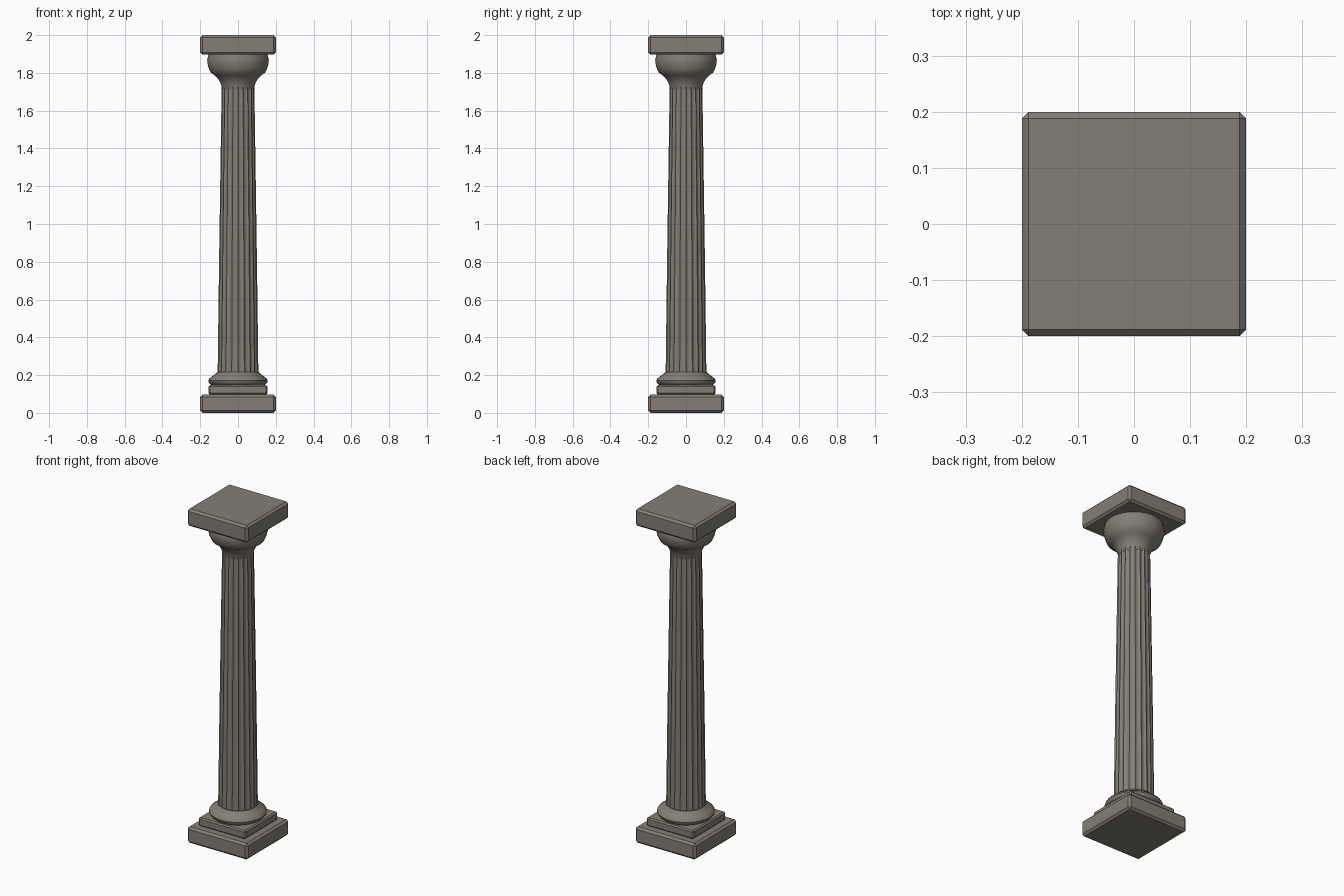
import bpy, bmesh, math

if "Cube" in bpy.data.objects:
    bpy.data.objects.remove(bpy.data.objects["Cube"])

stone = bpy.data.materials.new("grey_stone")
stone.diffuse_color = (0.23, 0.21, 0.18, 1)
stone.use_nodes = True
stone.node_tree.nodes["Principled BSDF"].inputs["Base Color"].default_value = stone.diffuse_color


def finish(bm, name, smooth=None):
    bmesh.ops.recalc_face_normals(bm, faces=bm.faces[:])
    me = bpy.data.meshes.new(name)
    bm.to_mesh(me)
    bm.free()
    me.materials.append(stone)
    ob = bpy.data.objects.new(name, me)
    bpy.context.collection.objects.link(ob)
    if smooth:
        bpy.ops.object.select_all(action='DESELECT')
        ob.select_set(True)
        bpy.context.view_layer.objects.active = ob
        bpy.ops.object.shade_smooth_by_angle(angle=math.radians(smooth))
    return ob


def slab(name, half, z0, z1, chamfer):
    bm = bmesh.new()
    bmesh.ops.create_cube(bm, size=1)
    for v in bm.verts:
        v.co = (v.co.x * 2 * half, v.co.y * 2 * half, z0 + (v.co.z + .5) * (z1 - z0))
    bmesh.ops.bevel(bm, geom=bm.edges[:], offset=chamfer, segments=1, affect='EDGES')
    return finish(bm, name)


def stack(name, rings, smooth):
    """Skin closed rings of points, capped at both ends."""
    bm = bmesh.new()
    loops = [[bm.verts.new(p) for p in ring] for ring in rings]
    n = len(loops[0])
    for a, b in zip(loops, loops[1:]):
        for i in range(n):
            j = (i + 1) % n
            bm.faces.new((a[i], a[j], b[j], b[i]))
    bm.faces.new(loops[0][::-1])
    bm.faces.new(loops[-1])
    return finish(bm, name, smooth)


def circle(r, z, n=48):
    return [(r * math.cos(2 * math.pi * i / n), r * math.sin(2 * math.pi * i / n), z) for i in range(n)]


def fluted(r, z, flutes=20, steps=6, depth=0.07):
    pts = []
    for i in range(flutes * steps):
        a = 2 * math.pi * i / (flutes * steps)
        rr = r * (1 - depth * math.sin(math.pi * (i % steps) / steps))
        pts.append((rr * math.cos(a), rr * math.sin(a), z))
    return pts


# Square base
slab("base_plinth", 0.2, 0.0, 0.097, 0.012)
slab("base_step", 0.155, 0.097, 0.147, 0.007)

# Round base moulding
stack("base_moulding", [circle(r, z) for r, z in [
    (0.13, 0.14), (0.147, 0.153), (0.155, 0.162), (0.157, 0.172), (0.152, 0.182),
    (0.138, 0.193), (0.12, 0.205), (0.109, 0.217)]], 35)

# Tapered fluted shaft
stack("fluted_shaft", [fluted(r, z) for r, z in [
    (0.108, 0.2), (0.101, 0.75), (0.093, 1.3), (0.086, 1.76)]], 35)

# Flared capital
stack("capital", [circle(r, z) for r, z in [
    (0.083, 1.71), (0.086, 1.725), (0.093, 1.747), (0.105, 1.768), (0.122, 1.786),
    (0.145, 1.802), (0.155, 1.825), (0.162, 1.85), (0.163, 1.87), (0.155, 1.902)]], 35)

# Square top block
slab("top_block", 0.2, 1.897, 2.0, 0.012)
